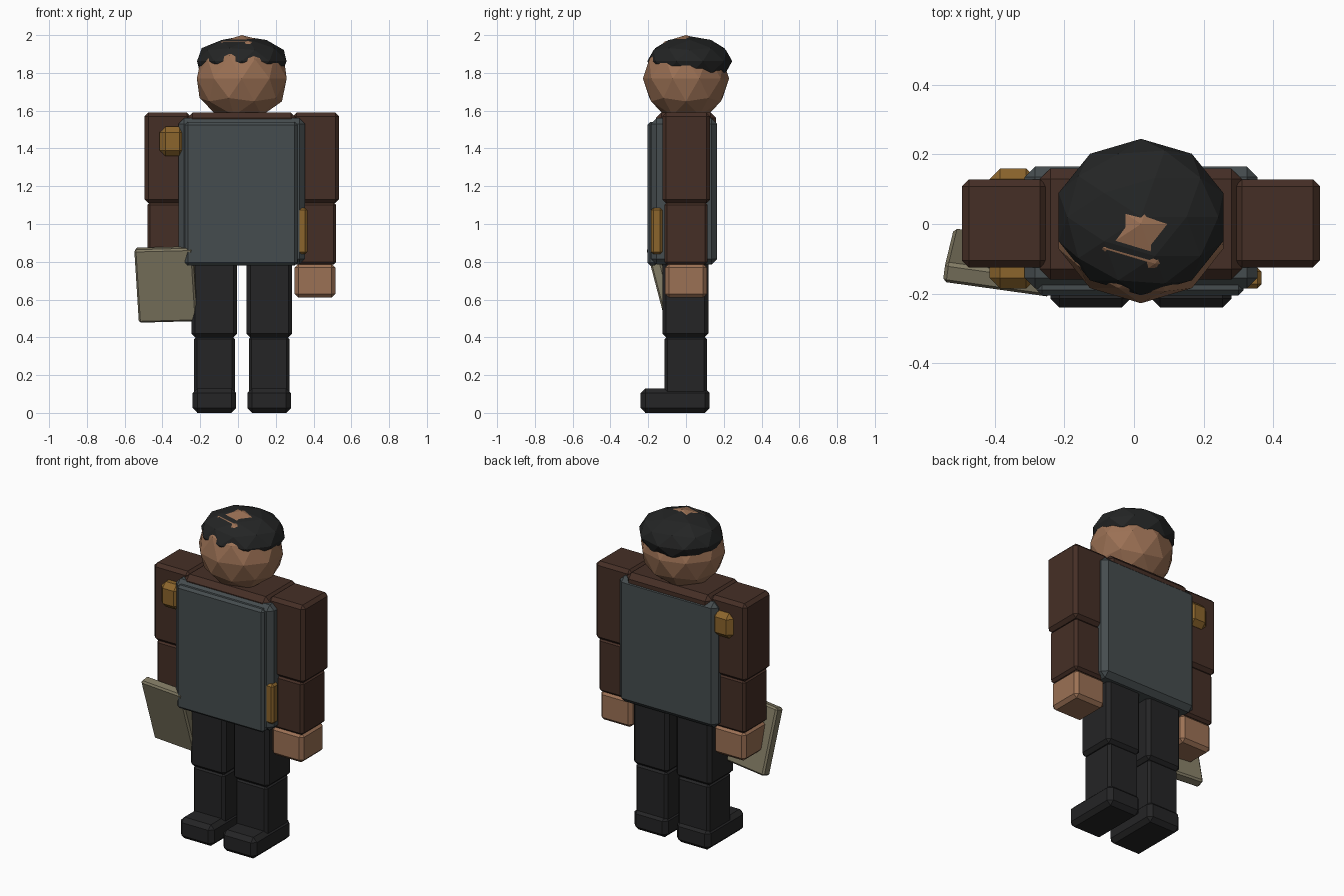
import bpy
from math import radians

cube = bpy.data.objects.get("Cube")
if cube:
    bpy.data.objects.remove(cube, do_unlink=True)


def material(name, rgb):
    m = bpy.data.materials.new(name)
    m.use_nodes = True
    m.diffuse_color = (*rgb, 1)
    bsdf = m.node_tree.nodes["Principled BSDF"]
    bsdf.inputs["Base Color"].default_value = (*rgb, 1)
    bsdf.inputs["Roughness"].default_value = 0.8
    return m


BROWN = material("brown cloth", (0.06, 0.028, 0.019))
VEST = material("slate vest", (0.06, 0.073, 0.077))
SKIN = material("skin", (0.33, 0.165, 0.09))
GOLD = material("gold", (0.26, 0.13, 0.025))
BOARD = material("tan board", (0.22, 0.195, 0.125))
BLACK = material("black hair", (0.017, 0.018, 0.018))
TROUSER = material("charcoal trousers", (0.018, 0.018, 0.019))

MID = 0.02  # centre line of the body


def box(name, mat, x, y, z, bevel=0.02):
    """Chamfered block spanning the given x, y and z ranges."""
    spans = (x, y, z)
    bpy.ops.mesh.primitive_cube_add(size=1, location=[(a + b) / 2 for a, b in spans])
    ob = bpy.context.object
    ob.name = name
    ob.scale = [b - a for a, b in spans]
    bpy.ops.object.transform_apply(location=False, rotation=False, scale=True)
    ob.data.materials.append(mat)
    mod = ob.modifiers.new("chamfer", "BEVEL")
    mod.width = bevel
    mod.segments = 1
    return ob


def ball(name, mat, centre, radii):
    """Faceted ball."""
    bpy.ops.mesh.primitive_ico_sphere_add(subdivisions=2, radius=1, location=centre)
    ob = bpy.context.object
    ob.name = name
    ob.scale = radii
    bpy.ops.object.transform_apply(location=False, rotation=False, scale=True)
    ob.data.materials.append(mat)


def pair(name, mat, inner, outer, y, z, bevel=0.02):
    """Matching left and right blocks about the body centre line."""
    box("left_" + name, mat, (MID + inner, MID + outer), y, z, bevel)
    box("right_" + name, mat, (MID - outer, MID - inner), y, z, bevel)


# Head and flattened cap of hair
ball("head", SKIN, (MID, 0, 1.77), (0.25, 0.228, 0.23))
ball("hair", BLACK, (MID, 0.02, 1.862), (0.249, 0.225, 0.132))

# Torso and layered vest
box("torso", BROWN, (-0.27, 0.31), (-0.16, 0.16), (0.82, 1.59), 0.03)
box("vest", VEST, (-0.315, 0.355), (-0.185, 0.165), (0.785, 1.56), 0.03)
box("vest_front_plate", VEST, (-0.28, 0.315), (-0.205, -0.15), (0.78, 1.54), 0.015)

# Arms and hands
pair("upper_arm", BROWN, 0.27, 0.515, (-0.125, 0.128), (1.11, 1.59))
pair("forearm", BROWN, 0.285, 0.5, (-0.115, 0.115), (0.785, 1.115), 0.015)
pair("hand", SKIN, 0.28, 0.495, (-0.11, 0.11), (0.61, 0.79))

# Legs and shoes
pair("thigh", TROUSER, 0.025, 0.267, (-0.125, 0.118), (0.4, 0.82))
pair("shin", TROUSER, 0.037, 0.252, (-0.113, 0.11), (0.05, 0.405), 0.015)
pair("shoe", TROUSER, 0.03, 0.26, (-0.24, 0.125), (0, 0.13), 0.025)

# Gold shoulder strap and waist pouch
box("shoulder_strap", GOLD, (-0.415, -0.28), (-0.185, 0.16), (1.36, 1.515), 0.03)
box("waist_pouch", GOLD, (0.31, 0.367), (-0.185, -0.125), (0.84, 1.085), 0.012)

# Tilted board held in the right hand
board = box("clipboard", BOARD, (-0.536, -0.224), (-0.141, -0.081), (0.48, 0.88), 0.01)
board.rotation_euler = (radians(15), radians(-1.5), radians(-8))
